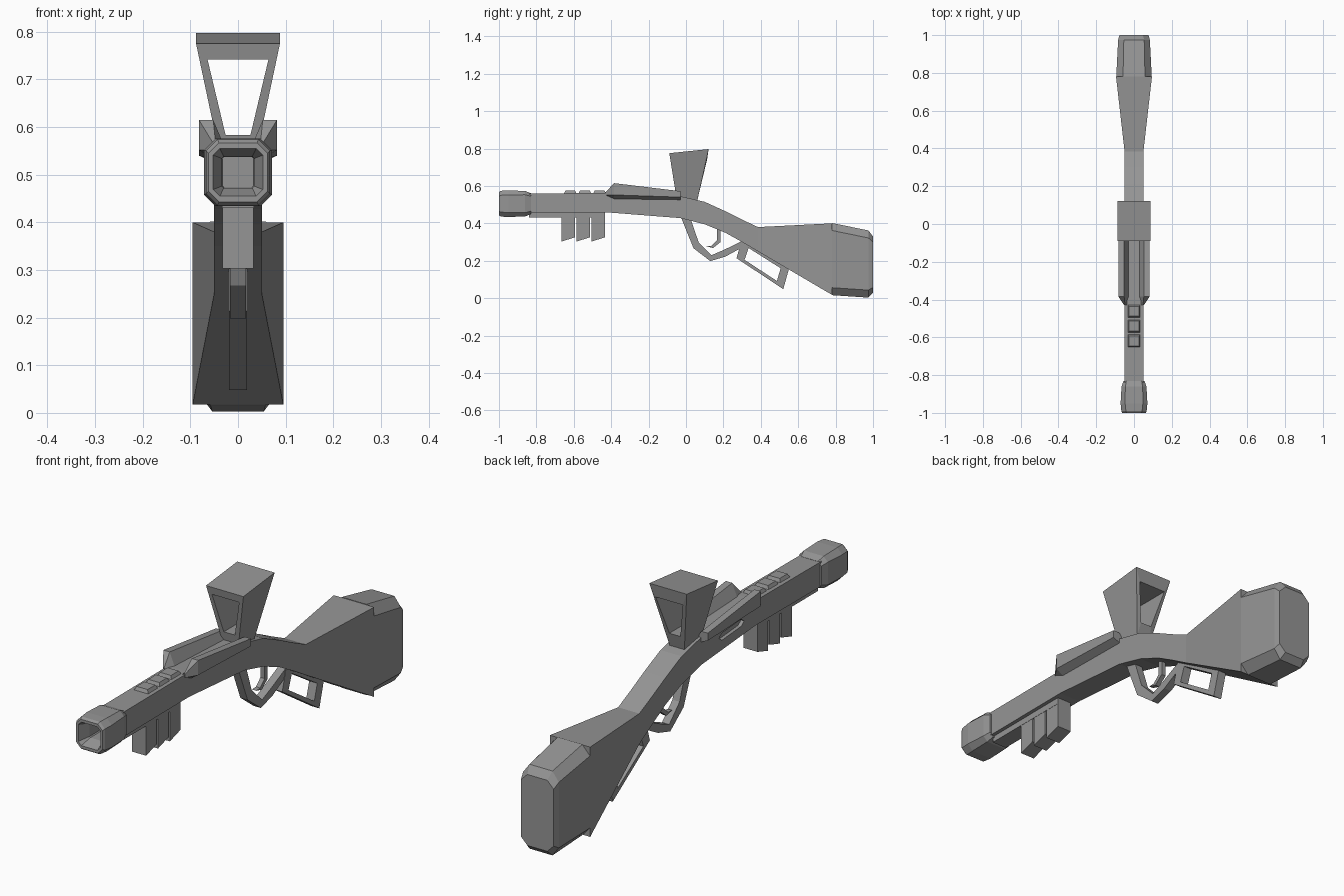
import bpy, bmesh, math

if "Cube" in bpy.data.objects:
    bpy.data.objects.remove(bpy.data.objects["Cube"])

grey = bpy.data.materials.new("gun_grey")
grey.diffuse_color = (0.30, 0.30, 0.30, 1)
grey.use_nodes = True
grey.node_tree.nodes["Principled BSDF"].inputs["Base Color"].default_value = grey.diffuse_color


def finish(name, bm):
    bmesh.ops.recalc_face_normals(bm, faces=bm.faces)
    me = bpy.data.meshes.new(name)
    bm.to_mesh(me)
    bm.free()
    me.materials.append(grey)
    ob = bpy.data.objects.new(name, me)
    bpy.context.collection.objects.link(ob)
    return ob


def loft(name, rings, cap=True, closed=False):
    """Join equal-length rings of points with quads."""
    bm = bmesh.new()
    vs = [[bm.verts.new(p) for p in r] for r in rings]
    n = len(vs[0])
    pairs = list(zip(vs, vs[1:]))
    if closed:
        pairs.append((vs[-1], vs[0]))
    for a, b in pairs:
        for i in range(n):
            j = (i + 1) % n
            bm.faces.new((a[i], a[j], b[j], b[i]))
    if cap and not closed:
        bm.faces.new(vs[0])
        bm.faces.new(vs[-1])
    return finish(name, bm)


def rect(y, w, z0, z1):
    return [(-w, y, z0), (w, y, z0), (w, y, z1), (-w, y, z1)]


def octagon(y, w, z0, z1, cx, cz):
    return [(-w + cx, y, z0), (w - cx, y, z0), (w, y, z0 + cz), (w, y, z1 - cz),
            (w - cx, y, z1), (-w + cx, y, z1), (-w, y, z1 - cz), (-w, y, z0 + cz)]


def plate(name, yz, x0, x1):
    """Side profile given as (y, z), extruded across x."""
    return loft(name, [[(x, y, z) for y, z in yz] for x in (x0, x1)])


# Barrel, curved wrist and flaring stock
body = loft("barrel_and_stock", [rect(*s) for s in (
    (-.84, .05, .455, .56), (-.40, .05, .457, .562), (-.03, .05, .428, .545),
    (.10, .05, .395, .515), (.21, .05, .35, .465), (.30, .05, .30, .42),
    (.385, .05, .25, .38), (.78, .095, .018, .40))])

# Slot recessed in the left side
slot = plate("slot_cutter", [(-.32, .505), (-.30, .52), (-.17, .51),
                             (-.15, .495), (-.17, .48), (-.30, .49)], -.07, -.035)
slot.hide_render = True
slot.hide_viewport = True
cut = body.modifiers.new("slot", 'BOOLEAN')
cut.operation = 'DIFFERENCE'
cut.solver = 'EXACT'
cut.object = slot

# Chamfered butt
loft("butt", [octagon(.78, .094, .016, .402, .036, .04),
              octagon(.975, .084, .003, .362, .03, .04),
              octagon(1.0, .077, .028, .33, .03, .03)])

# Hollow muzzle
loft("muzzle", [octagon(y, w, .505 - h, .505 + h, c, c) for y, w, h, c in (
    (-.83, .056, .056, .016), (-.86, .066, .068, .02), (-.95, .071, .071, .024),
    (-.99, .067, .069, .024), (-1.0, .062, .062, .022), (-1.0, .052, .05, .014),
    (-.95, .034, .033, .004), (-.87, .033, .032, .004))])

# Strip under the barrel
plate("under_rail", [(-.84, .43), (-.44, .43), (-.44, .47), (-.84, .47)], -.034, .034)

# Three hanging magazines and three raised pads
for i in range(3):
    y = -.665 + i * .08
    plate(f"magazine_{i + 1}", [(y, .303), (y + .071, .325), (y + .071, .465), (y, .465)],
          -.033, .033)
    y = -.655 + i * .0785
    bm = bmesh.new()
    lo = [bm.verts.new((sx * .036, y + t, .555)) for sx, t in ((-1, 0), (1, 0), (1, .072), (-1, .072))]
    hi = [bm.verts.new((sx * .026, y + t, .575)) for sx, t in ((-1, .01), (1, .01), (1, .062), (-1, .062))]
    bm.faces.new(lo)
    bm.faces.new(hi)
    for k in range(4):
        m = (k + 1) % 4
        bm.faces.new((lo[k], lo[m], hi[m], hi[k]))
    finish(f"top_pad_{i + 1}", bm)

# Side wings of the receiver, tapering to the rear
for s, side in ((-1, "left"), (1, "right")):
    loft(f"wing_{side}", [[(s * x, y, z) for x, z in pts] for y, pts in (
        (-.43, ((.048, .55), (.052, .55), (.052, .566), (.047, .566), (.03, .558))),
        (-.385, ((.048, .53), (.082, .552), (.082, .615), (.052, .615), (.028, .558))),
        (-.03, ((.048, .525), (.082, .54), (.082, .572), (.052, .572), (.028, .54))))])


# Flared open sight mount: rectangular tunnel running front to back
def sight_y(z, back):
    t = (z - .53) / .25
    return .062 + .06 * t if back else -.05 - .04 * t


outer = [(-.034, .52), (.034, .52), (.088, .775), (-.088, .775)]
inner = [(-.026, .583), (.026, .583), (.064, .742), (-.064, .742)]
rings = []
for pts, back in ((outer, 0), (outer, 1), (inner, 1), (inner, 0)):
    ring = []
    for x, z in pts:
        lift = .022 if back and z > .77 else 0
        ring.append((x, sight_y(z, back), z + lift))
    rings.append(ring)
loft("sight_mount", rings, closed=True)

# Trigger guard, trigger and lever loop
plate("trigger_guard", [(-.03, .44), (.04, .267), (.13, .198), (.21, .222), (.295, .268),
                        (.31, .31), (.20, .257), (.137, .23), (.067, .30), (.02, .44)],
      -.017, .017)
plate("trigger", [(.165, .39), (.185, .39), (.185, .30), (.145, .268), (.108, .278),
                  (.135, .28), (.165, .308)], -.01, .01)
loop_out = [(.30, .315), (.55, .155), (.52, .048), (.27, .214)]
loop_in = [(.335, .268), (.506, .160), (.486, .092), (.313, .205)]
loft("lever_loop", [[(x, y, z) for y, z in pts] for x, pts in (
    (-.019, loop_out), (.019, loop_out), (.019, loop_in), (-.019, loop_in))], closed=True)
